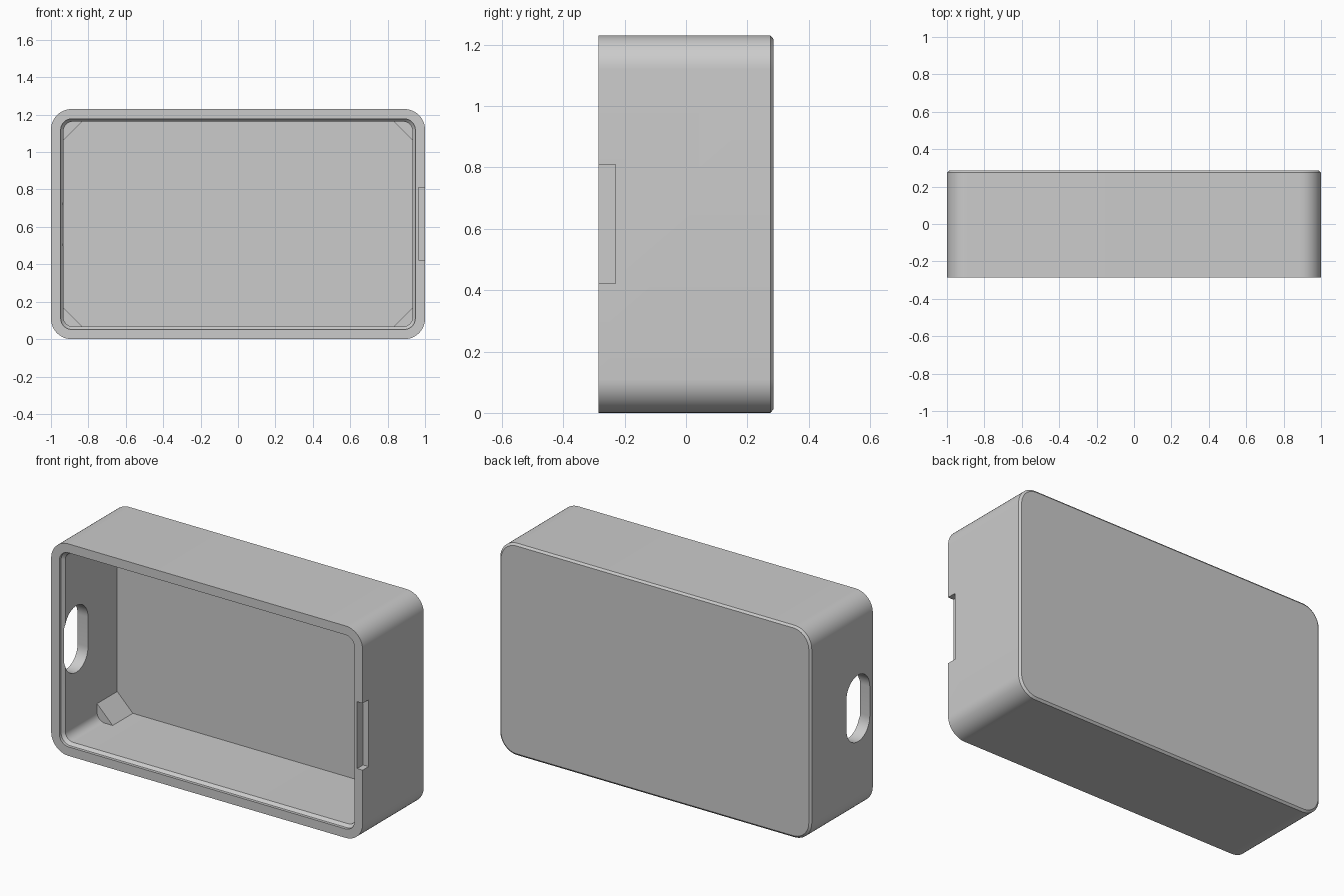
import bpy, bmesh
from math import sin, cos, pi

if "Cube" in bpy.data.objects:
    bpy.data.objects.remove(bpy.data.objects["Cube"])

H = 1.23            # overall height
D = 0.285           # half depth
CZ = H / 2


def rounded_rect(w, h, r, seg=12):
    """Outline centred on the origin, half sizes w and h, corner radius r."""
    pts = []
    for k, (sx, sy) in enumerate([(1, 1), (-1, 1), (-1, -1), (1, -1)]):
        for i in range(seg + 1):
            a = (k + i / seg) * pi / 2
            pts.append((sx * (w - r) + r * cos(a), sy * (h - r) + r * sin(a)))
    return pts


def loft(name, rings):
    """Skin a list of matching rings and cap both ends."""
    bm = bmesh.new()
    loops = [[bm.verts.new(p) for p in ring] for ring in rings]
    n = len(loops[0])
    for a, b in zip(loops, loops[1:]):
        for i in range(n):
            j = (i + 1) % n
            bm.faces.new((a[i], a[j], b[j], b[i]))
    bm.faces.new(loops[0])
    bm.faces.new(loops[-1])
    bmesh.ops.remove_doubles(bm, verts=bm.verts, dist=1e-5)
    bmesh.ops.recalc_face_normals(bm, faces=bm.faces)
    me = bpy.data.meshes.new(name)
    bm.to_mesh(me)
    bm.free()
    ob = bpy.data.objects.new(name, me)
    bpy.context.collection.objects.link(ob)
    return ob


def activate(ob):
    bpy.ops.object.select_all(action='DESELECT')
    ob.select_set(True)
    bpy.context.view_layer.objects.active = ob


def cut(ob, cutter):
    activate(ob)
    m = ob.modifiers.new("cut", 'BOOLEAN')
    m.operation = 'DIFFERENCE'
    m.solver = 'EXACT'
    m.object = cutter
    bpy.ops.object.modifier_apply(modifier=m.name)
    bpy.data.objects.remove(cutter)


# Case shell: back face, outer wall, rim, stepped lip, cavity (inset, y, corner radius)
steps = [(0.012, D, 0.10), (0.0, D - 0.01, 0.11), (0.0, -D, 0.11),
         (0.052, -D, 0.06), (0.052, -D + 0.017, 0.06),
         (0.067, -D + 0.034, 0.05), (0.067, 0.225, 0.05)]
rings = [[(x, y, z + CZ) for x, z in rounded_rect(1 - i, CZ - i, r)] for i, y, r in steps]
case = loft("case_shell", rings)

# Cable slot through the left wall
slot = rounded_rect(0.107, 0.193, 0.1065)
cut(case, loft("slot_cutter", [[(x, y - 0.15, z + CZ) for y, z in slot] for x in (-1.1, -0.85)]))

# Opening notch on the right rim
notch = [(-0.4, 0.422), (-0.23, 0.422), (-0.23, 0.81), (-0.4, 0.81)]
cut(case, loft("notch_cutter", [[(x, y, z) for y, z in notch] for x in (0.965, 1.1)]))

activate(case)
bpy.ops.object.shade_smooth_by_angle(angle=0.5)

# Triangular support posts in the four cavity corners
w, h, leg, e = 0.933, CZ - 0.067, 0.1, 0.008
for sx, side in ((-1, "left"), (1, "right")):
    for sz, level in ((-1, "bottom"), (1, "top")):
        tri = [(w + e, h + e), (w + e, h - leg - e), (w - leg - e, h + e)]
        loft(f"corner_post_{level}_{side}",
             [[(sx * x, y, CZ + sz * z) for x, z in tri] for y in (0.04, 0.235)])
